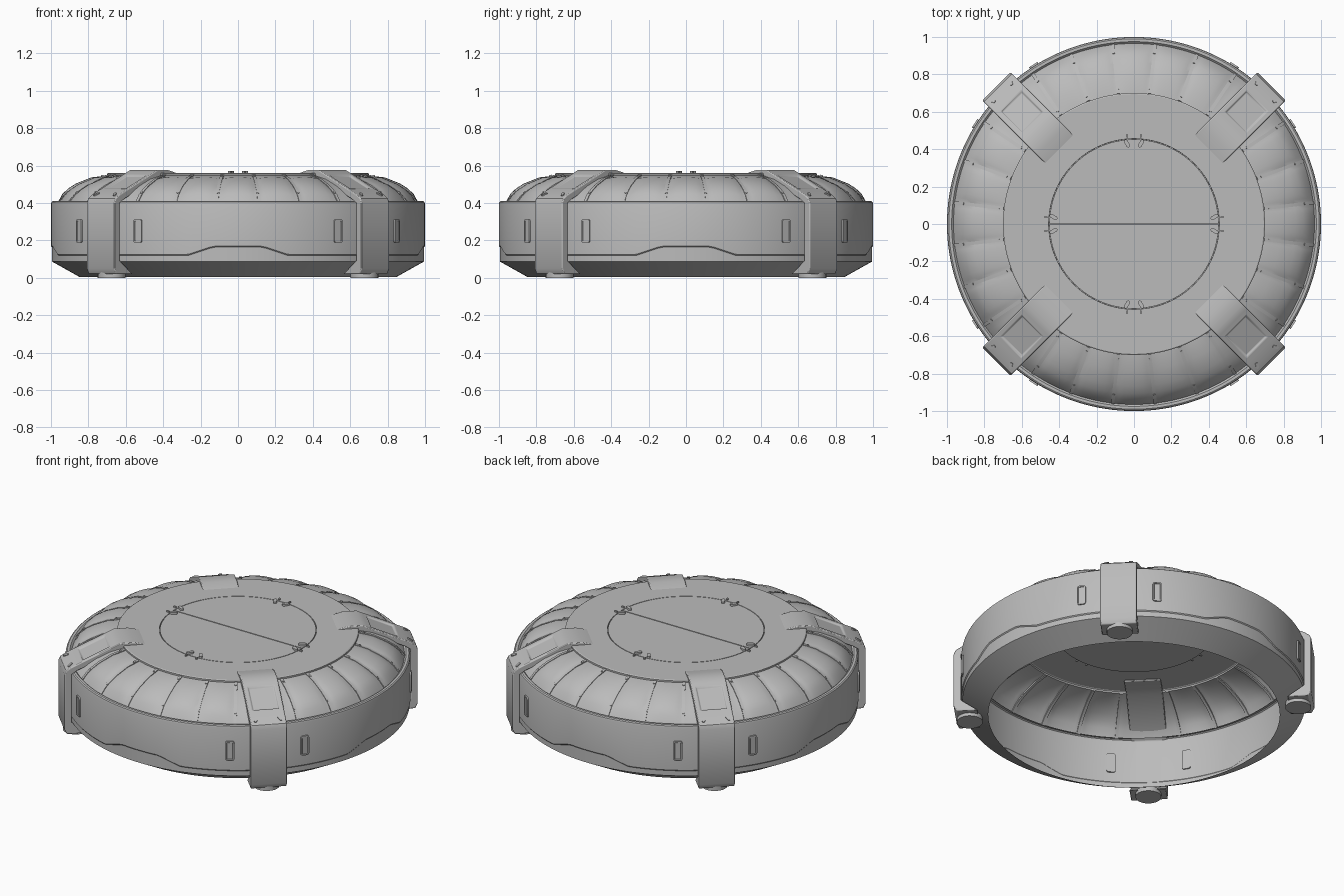
import bpy, bmesh
from math import radians, sin, pi
from mathutils import Matrix

if "Cube" in bpy.data.objects:
    bpy.data.objects.remove(bpy.data.objects["Cube"], do_unlink=True)

GREY = (0.5, 0.5, 0.5, 1)
metal = bpy.data.materials.new("grey metal")
metal.use_nodes = True
metal.diffuse_color = GREY
metal.node_tree.nodes["Principled BSDF"].inputs["Base Color"].default_value = GREY

HALF = 34          # half angle of the panelled part of each quadrant
STEP = HALF / 20   # angular resolution
PANEL = HALF * 2 / 5
parts = []


def finish(name, bm, matrix=Matrix()):
    mesh = bpy.data.meshes.new(name)
    bm.to_mesh(mesh)
    bm.free()
    mesh.materials.append(metal)
    ob = bpy.data.objects.new(name, mesh)
    ob.matrix_world = matrix
    bpy.context.collection.objects.link(ob)
    parts.append(ob)
    return ob


def turn(angle):
    return Matrix.Rotation(radians(angle), 4, 'Z')


def place(angle, r, z, tilt=0):
    return turn(angle) @ Matrix.Translation((r, 0, z)) @ Matrix.Rotation(radians(tilt), 4, 'Y')


# Angles around one quadrant, measured from its middle
local = [-HALF + i * STEP for i in range(40)]
local += [HALF + i * (90 - 2 * HALF) / 8 for i in range(8)]


def ring(name, rows_at):
    """Open surface of revolution whose profile may vary with the angle."""
    bm = bmesh.new()
    cols = []
    for q in range(4):
        for a in local:
            rot = turn(q * 90 + a)
            cols.append([bm.verts.new(rot @ Matrix.Translation((r, 0, z)).translation)
                         for r, z in rows_at(a)])
    for i, col in enumerate(cols):
        nxt = cols[(i + 1) % len(cols)]
        for j in range(len(col) - 1):
            bm.faces.new((col[j], nxt[j], nxt[j + 1], col[j + 1]))
    bmesh.ops.remove_doubles(bm, verts=bm.verts, dist=0.0002)
    return finish(name, bm)


def prism(name, profile, half_width, angle, window=None):
    """Radial profile given width; an optional profile segment gets a sunk window."""
    bm = bmesh.new()
    left, right = [[bm.verts.new((r, y, z)) for r, z in profile]
                   for y in (half_width, -half_width)]
    bm.faces.new(left)
    bm.faces.new(right[::-1])
    n = len(profile)
    sides = [bm.faces.new((left[i], right[i], right[(i + 1) % n], left[(i + 1) % n]))
             for i in range(n)]
    bmesh.ops.recalc_face_normals(bm, faces=bm.faces)
    if window is not None:
        face = sides[window]
        bmesh.ops.inset_individual(bm, faces=[face], thickness=0.04)
        bmesh.ops.inset_individual(bm, faces=[face], thickness=0.005, depth=-0.01)
    return finish(name, bm, turn(angle))


def plate(name, size, corner, matrix, recess=0):
    """Flat plate with rounded corners and an optional sunk centre."""
    bm = bmesh.new()
    bmesh.ops.create_cube(bm, size=1, matrix=Matrix.Diagonal((*size, 1)))
    uprights = [e for e in bm.edges
                if abs(e.verts[0].co.z - e.verts[1].co.z) > size[2] / 2]
    bmesh.ops.bevel(bm, geom=uprights, offset=corner, segments=4, profile=0.5,
                    affect='EDGES')
    if recess:
        top = max(bm.faces, key=lambda f: f.calc_center_median().z)
        bmesh.ops.inset_individual(bm, faces=[top], thickness=0.008)
        bmesh.ops.inset_individual(bm, faces=[top], thickness=0.002, depth=-recess)
    return finish(name, bm, matrix)


def disc(name, radius, height, matrix):
    bm = bmesh.new()
    bmesh.ops.create_cone(bm, cap_ends=True, segments=24, radius1=radius,
                          radius2=radius, depth=height)
    return finish(name, bm, matrix)


# Outer band: sloped underside, stepped trim line, rounded top lip
def band_rows(a):
    trim = 0.125 + 0.045 * min(1, max(0, (15.5 - abs(a)) / 8))
    return [(0.845, 0.003), (0.995, 0.087), (0.995, trim - 0.006), (1.0, trim),
            (1.0, 0.395), (0.997, 0.405), (0.99, 0.41), (0.975, 0.41), (0.965, 0.4)]


ring("outer_band", band_rows)

# Sloped roof with softly bulging panels
SLOPE = [(0.965, 0.4), (0.935, 0.437), (0.9, 0.465), (0.86, 0.49),
         (0.78, 0.526), (0.7, 0.546)]


def roof_rows(a):
    u = ((a + HALF) / PANEL) % 1
    puff = 0.014 * sin(pi * u) ** 0.6 if abs(a) < HALF else 0
    last = len(SLOPE) - 1
    return [(r + 0.5 * puff * sin(pi * j / last), z + puff * sin(pi * j / last) ** 0.5)
            if 0 < j < last else (r, z) for j, (r, z) in enumerate(SLOPE)]


ring("roof_panels", roof_rows)

# Top plate with a sunk floor under the hatch
ring("top_plate", lambda a: [(0.7, 0.546), (0.7, 0.556), (0.694, 0.56), (0.456, 0.56),
                             (0.455, 0.55), (0, 0.55)])

# Two half-round hatch doors split by a thin gap
for side in (0, 180):
    bm = bmesh.new()
    rim = [bm.verts.new((0.452 * sin(radians(t)),
                         max(0.003, 0.452 * sin(radians(90 - t))), 0.55))
           for t in range(-90, 91, 3)]
    door = bm.faces.new(rim[::-1])
    out = bmesh.ops.extrude_face_region(bm, geom=[door])
    bmesh.ops.translate(bm, vec=(0, 0, 0.01),
                        verts=[v for v in out["geom"] if isinstance(v, bmesh.types.BMVert)])
    bmesh.ops.recalc_face_normals(bm, faces=bm.faces)
    finish("hatch_door", bm, turn(side))

# Clamp outline, from the top plate down the side to the foot
CLAMP = [(0.55, 0.556), (0.63, 0.576), (0.715, 0.576), (0.745, 0.562), (0.955, 0.466),
         (1.0, 0.445), (1.03, 0.425), (1.04, 0.4), (1.04, 0.05), (1.025, 0.02),
         (0.9, 0.02), (0.997, 0.09), (0.997, 0.4), (0.965, 0.42), (0.7, 0.54),
         (0.55, 0.545)]
RIB = [(r + 0.003, z + 0.005) for r, z in SLOPE]
RIB += [(r - 0.002, z - 0.005) for r, z in reversed(SLOPE)]

for q in range(4):
    middle = q * 90
    corner = middle + 45

    # Ribs between the panels, with a bolt at each end
    for k in range(6):
        angle = middle - HALF + k * PANEL
        prism("roof_rib", RIB, 0.009, angle)
        for r, z, tilt in ((0.92, 0.455, 45), (0.73, 0.545, 18)):
            disc("rib_bolt", 0.007, 0.008, place(angle, r, z, tilt))

    # Small framed plates on the band
    for s in (-1, 1):
        plate("band_plate", (0.125, 0.052, 0.016), 0.012,
              place(middle + s * 32.3, 1.0, 0.25, 90), recess=0.004)

    # Corner clamp with window, slots and foot
    clamp = prism("corner_clamp", CLAMP, 0.106, corner, window=3)
    bevel = clamp.modifiers.new("soft edges", 'BEVEL')
    bevel.width = 0.006
    bevel.segments = 2
    bevel.limit_method = 'ANGLE'
    bevel.angle_limit = radians(40)
    disc("clamp_foot", 0.075, 0.03, place(corner, 0.955, 0.015))
    for s in (-1, 1):
        plate("clamp_slot", (0.035, 0.016, 0.01), 0.0075,
              place(corner, 1.0, 0.445, 28) @ Matrix.Translation((0, s * 0.07, 0))
              @ turn(s * 30))

    # Paired latches around the hatch rim
    for s in (-1, 1):
        plate("hatch_latch", (0.045, 0.02, 0.02), 0.0095,
              place(middle + s * 5, 0.432, 0.562) @ turn(s * 25))
        plate("latch_stop", (0.018, 0.01, 0.014), 0.004,
              place(middle + s * 4.5, 0.472, 0.562))

# Smooth the curves and keep the hard edges
bpy.ops.object.select_all(action='DESELECT')
for ob in parts:
    ob.select_set(True)
bpy.context.view_layer.objects.active = parts[0]
bpy.ops.object.shade_smooth_by_angle(angle=radians(30))
